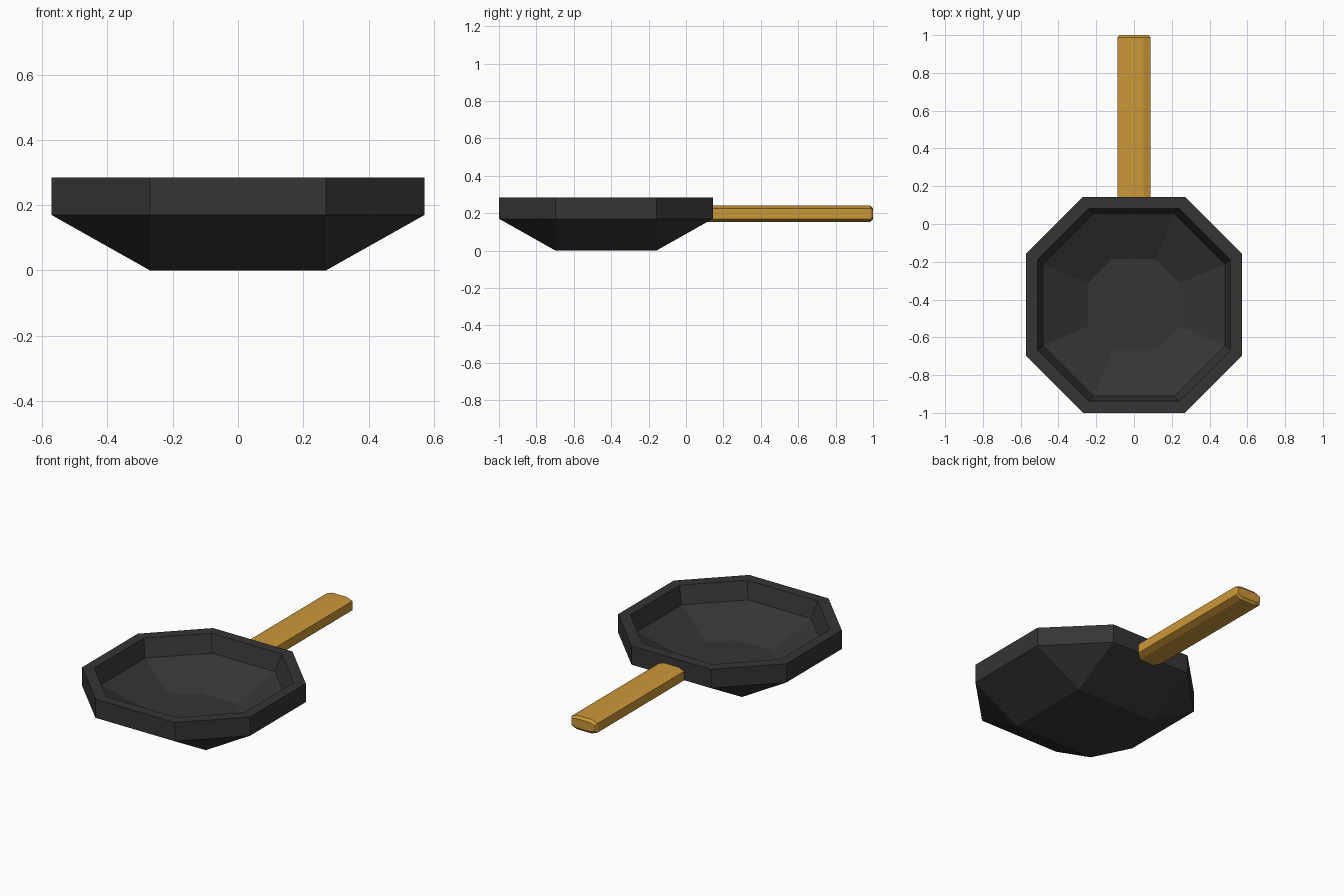
import bpy, bmesh

if "Cube" in bpy.data.objects:
    bpy.data.objects.remove(bpy.data.objects["Cube"])

CY = -0.428  # centre of the pan along y


def material(name, color):
    m = bpy.data.materials.new(name)
    m.diffuse_color = color
    m.use_nodes = True
    m.node_tree.nodes["Principled BSDF"].inputs["Base Color"].default_value = m.diffuse_color
    return m


def octagon(half, short, z):
    """Octagon with sides at +-half and side corners at +-short."""
    a, b = half, short
    pts = [(a, -b), (a, b), (b, a), (-b, a), (-a, b), (-a, -b), (-b, -a), (b, -a)]
    return [(x, y + CY, z) for x, y in pts]


def loft(name, rings, mat):
    """Skin matching rings and cap both ends, then merge collapsed corners."""
    bm = bmesh.new()
    loops = [[bm.verts.new(p) for p in ring] for ring in rings]
    for lo, hi in zip(loops, loops[1:]):
        n = len(lo)
        for i in range(n):
            j = (i + 1) % n
            bm.faces.new((lo[i], lo[j], hi[j], hi[i]))
    bm.faces.new(loops[0][::-1])
    bm.faces.new(loops[-1])
    bmesh.ops.remove_doubles(bm, verts=bm.verts, dist=0.0005)
    bmesh.ops.recalc_face_normals(bm, faces=bm.faces)
    me = bpy.data.meshes.new(name)
    bm.to_mesh(me)
    bm.free()
    ob = bpy.data.objects.new(name, me)
    bpy.context.collection.objects.link(ob)
    me.materials.append(mat)
    return ob


iron = material("dark_iron", (0.035, 0.035, 0.035, 1))
wood = material("wood", (0.60, 0.31, 0.04, 1))

# Pan: square base, octagonal wall, rim, inner wall, then sunken floor
loft("pan_body", [
    octagon(0.27, 0.27, 0.0),
    octagon(0.572, 0.27, 0.17),
    octagon(0.572, 0.27, 0.285),
    octagon(0.51, 0.24, 0.285),
    octagon(0.483, 0.215, 0.18),
    octagon(0.244, 0.115, 0.05),
], iron)

# Handle: flat bar with slightly chamfered top and bottom and a bevelled end
profile = [(-0.088, -0.028), (-0.05, -0.043), (0.05, -0.043), (0.088, -0.028),
           (0.088, 0.028), (0.05, 0.043), (-0.05, 0.043), (-0.088, 0.028)]


def section(y, sx, sz):
    return [(x * sx, y, 0.197 + z * sz) for x, z in profile]


loft("handle", [section(0.11, 1, 1), section(0.987, 1, 1), section(1.0, 0.9, 0.65)], wood)
